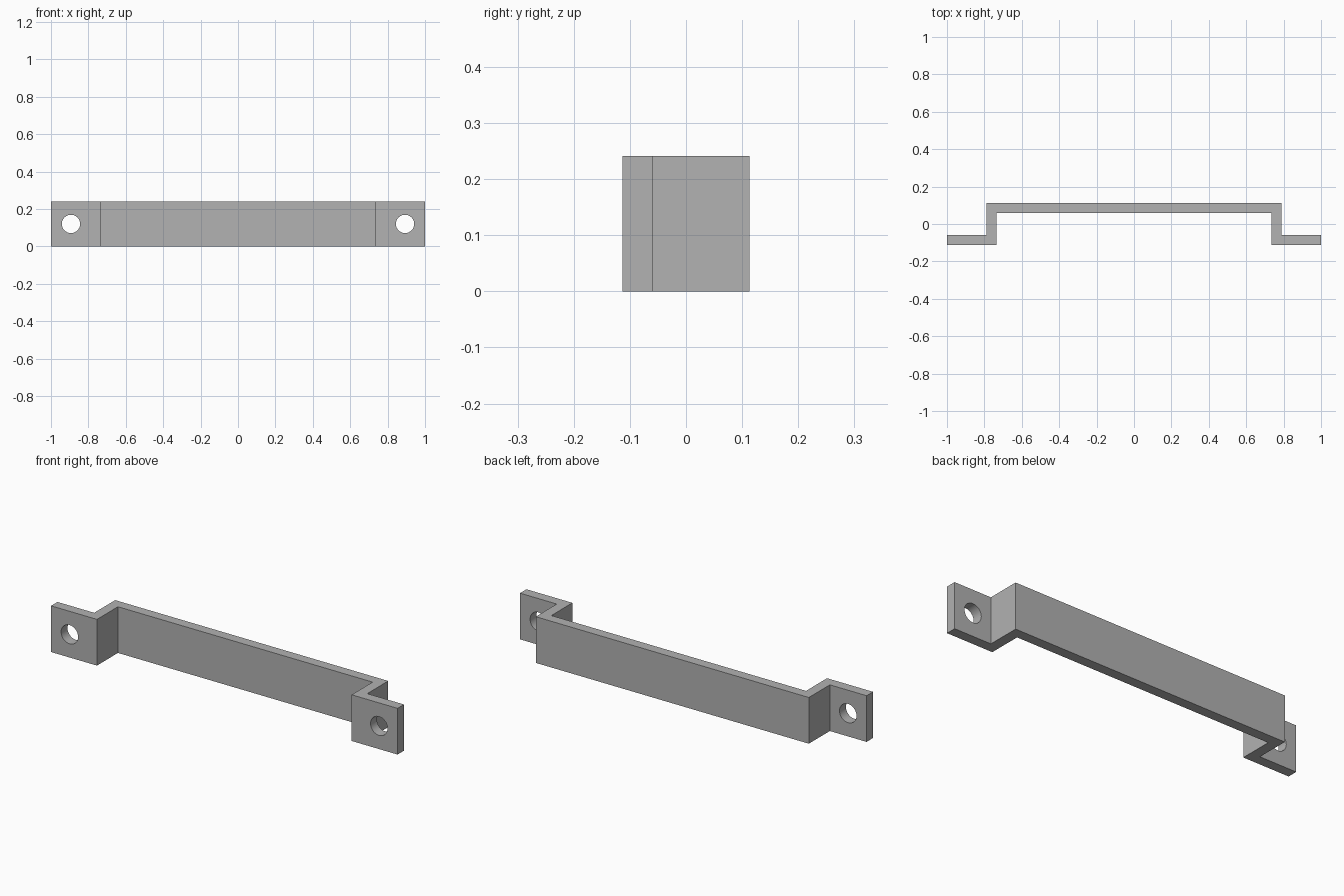
import bpy
import bmesh
from math import pi, radians

if "Cube" in bpy.data.objects:
    bpy.data.objects.remove(bpy.data.objects["Cube"])

HEIGHT = 0.241
THICK = 0.053
FRONT, BACK = -0.113, 0.113
INNER = 0.735              # inside face of the side walls
HOLE_X, HOLE_R = 0.893, 0.049

# Single grey metal
grey = bpy.data.materials.new("grey metal")
grey.use_nodes = True
colour = (0.445, 0.445, 0.445, 1)
grey.diffuse_color = colour
grey.node_tree.nodes["Principled BSDF"].inputs["Base Color"].default_value = colour

# Bracket: half outline seen from above, mirrored and extruded upwards
outer = INNER + THICK
half = [(INNER, BACK - THICK), (INNER, FRONT), (1, FRONT),
        (1, FRONT + THICK), (outer, FRONT + THICK), (outer, BACK)]
outline = half + [(-x, y) for x, y in reversed(half)]

bm = bmesh.new()
base = bm.faces.new([bm.verts.new((x, y, 0)) for x, y in outline])
extruded = bmesh.ops.extrude_face_region(bm, geom=[base])["geom"]
top = [v for v in extruded if isinstance(v, bmesh.types.BMVert)]
bmesh.ops.translate(bm, verts=top, vec=(0, 0, HEIGHT))
bmesh.ops.recalc_face_normals(bm, faces=bm.faces)
mesh = bpy.data.meshes.new("bracket")
bm.to_mesh(mesh)
bm.free()
mesh.materials.append(grey)
bracket = bpy.data.objects.new("bracket", mesh)
bpy.context.collection.objects.link(bracket)

# Screw hole through each mounting tab
for side in (-1, 1):
    bpy.ops.mesh.primitive_cylinder_add(
        vertices=48, radius=HOLE_R, depth=THICK * 3,
        location=(side * HOLE_X, FRONT + THICK / 2, HEIGHT / 2),
        rotation=(pi / 2, 0, 0))
    cutter = bpy.context.object
    cutter.name = "hole_cutter"
    cutter.hide_render = True
    cutter.data.materials.append(grey)
    cut = bracket.modifiers.new("screw hole", "BOOLEAN")
    cut.operation = "DIFFERENCE"
    cut.solver = "EXACT"
    cut.object = cutter
    bpy.ops.object.select_all(action="DESELECT")
    bracket.select_set(True)
    bpy.context.view_layer.objects.active = bracket
    bpy.ops.object.modifier_apply(modifier=cut.name)
    bpy.data.objects.remove(cutter)

# Smooth hole walls, crisp bends
bpy.ops.object.shade_smooth_by_angle(angle=radians(30))
